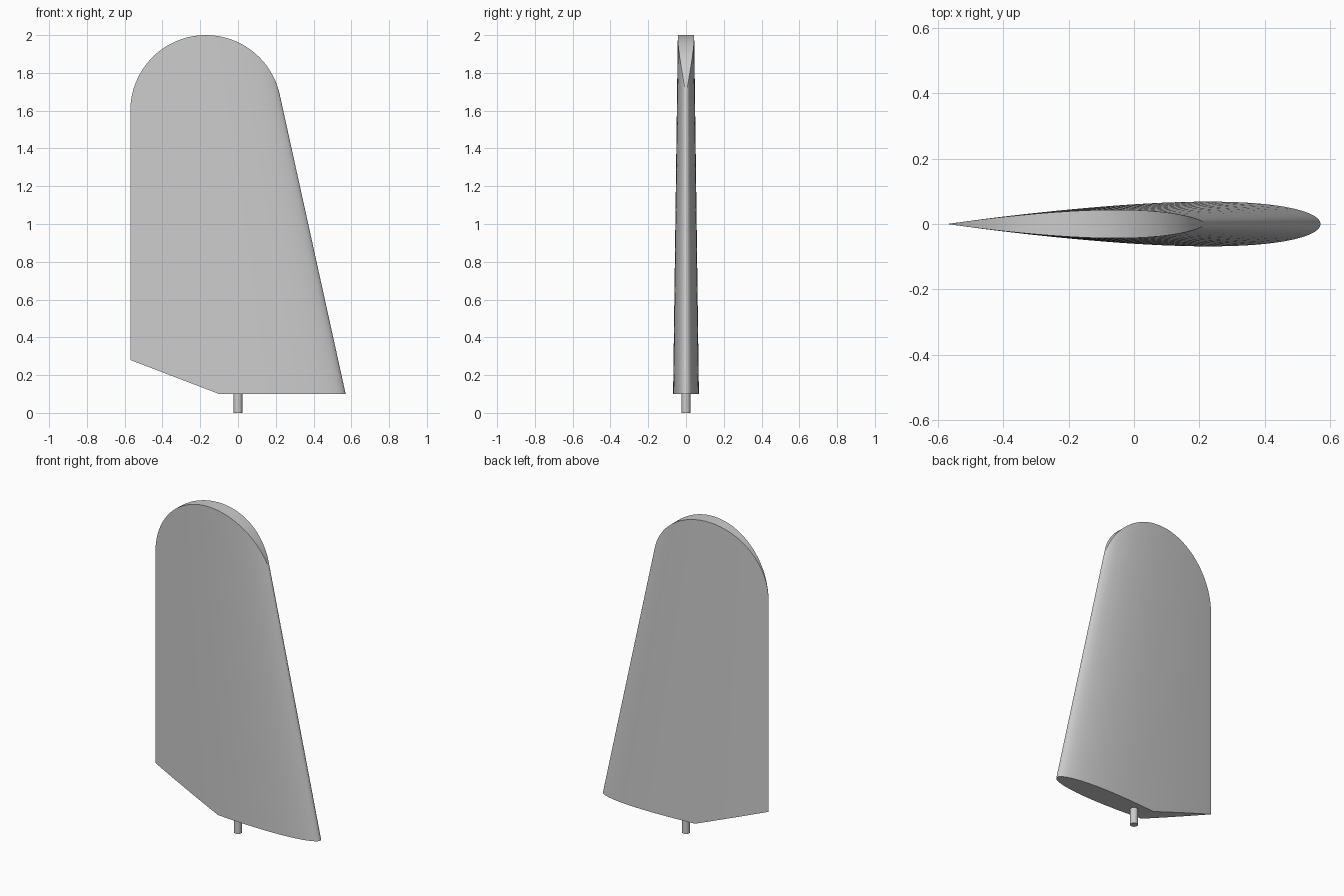
import bpy, bmesh, math

if "Cube" in bpy.data.objects:
    bpy.data.objects.remove(bpy.data.objects["Cube"])

TE, LE, Z0 = -0.57, 0.57, 0.1      # trailing edge x, leading edge x at the root, root height
SWEEP = 0.2202                     # leading edge lean per unit of height


def foil_half(t):
    # symmetric 12% aerofoil half thickness, t = 0 at the nose
    return 0.6 * (0.2969 * math.sqrt(t) - 0.126 * t - 0.3516 * t**2
                  + 0.2843 * t**3 - 0.1036 * t**4)


def foil_ring(z, n=40):
    nose = LE - SWEEP * (z - Z0)
    c = nose - TE
    ts = [(1 - math.cos(math.pi * i / n)) / 2 for i in range(n + 1)]
    upper = [(nose - c * t, c * foil_half(t), z) for t in ts[:-1]]
    lower = [(nose - c * t, -c * foil_half(t), z) for t in ts[1:-1]]
    return upper + [(TE, 0, z)] + lower[::-1]


def loft(name, rings):
    bm = bmesh.new()
    rows = [[bm.verts.new(p) for p in r] for r in rings]
    for a, b in zip(rows, rows[1:]):
        for i in range(len(a)):
            j = (i + 1) % len(a)
            bm.faces.new((a[i], a[j], b[j], b[i]))
    bm.faces.new(rows[0])
    bm.faces.new(rows[-1])
    bmesh.ops.recalc_face_normals(bm, faces=bm.faces)
    me = bpy.data.meshes.new(name)
    bm.to_mesh(me)
    bm.free()
    ob = bpy.data.objects.new(name, me)
    bpy.context.collection.objects.link(ob)
    return ob


# Tapered aerofoil blade, longer than needed at both ends
blade = loft("rudder_blade", [foil_ring(0.0), foil_ring(2.1)])

# Side outline: round tip, flat root, angled lower trailing corner
start = math.atan(SWEEP)
arc = [(-0.17 + 0.4 * math.cos(a), 1.6 + 0.4 * math.sin(a))
       for a in (start + (math.pi - start) * i / 48 for i in range(49))]
slope = (0.28 - Z0) / (TE + 0.1)
outline = ([(-0.1, Z0), (0.75, Z0), (0.75, arc[0][1])] + arc
           + [(-0.7, 1.6), (-0.7, Z0 + slope * -0.6)])
cutter = loft("outline_cutter", [[(x, y, z) for x, z in outline] for y in (-0.3, 0.3)])

# Trim the blade to the outline
mod = blade.modifiers.new("trim", 'BOOLEAN')
mod.operation, mod.solver, mod.object = 'INTERSECT', 'EXACT', cutter
bpy.context.view_layer.objects.active = blade
blade.select_set(True)
bpy.ops.object.modifier_apply(modifier=mod.name)
bpy.data.objects.remove(cutter, do_unlink=True)
bpy.ops.object.shade_smooth_by_angle(angle=math.radians(30))

# Pivot shaft below the root
bpy.ops.mesh.primitive_cylinder_add(vertices=32, radius=0.023, depth=0.12, location=(0, 0, 0.06))
bpy.context.object.name = "pivot_shaft"
bpy.ops.object.shade_smooth_by_angle(angle=math.radians(30))
